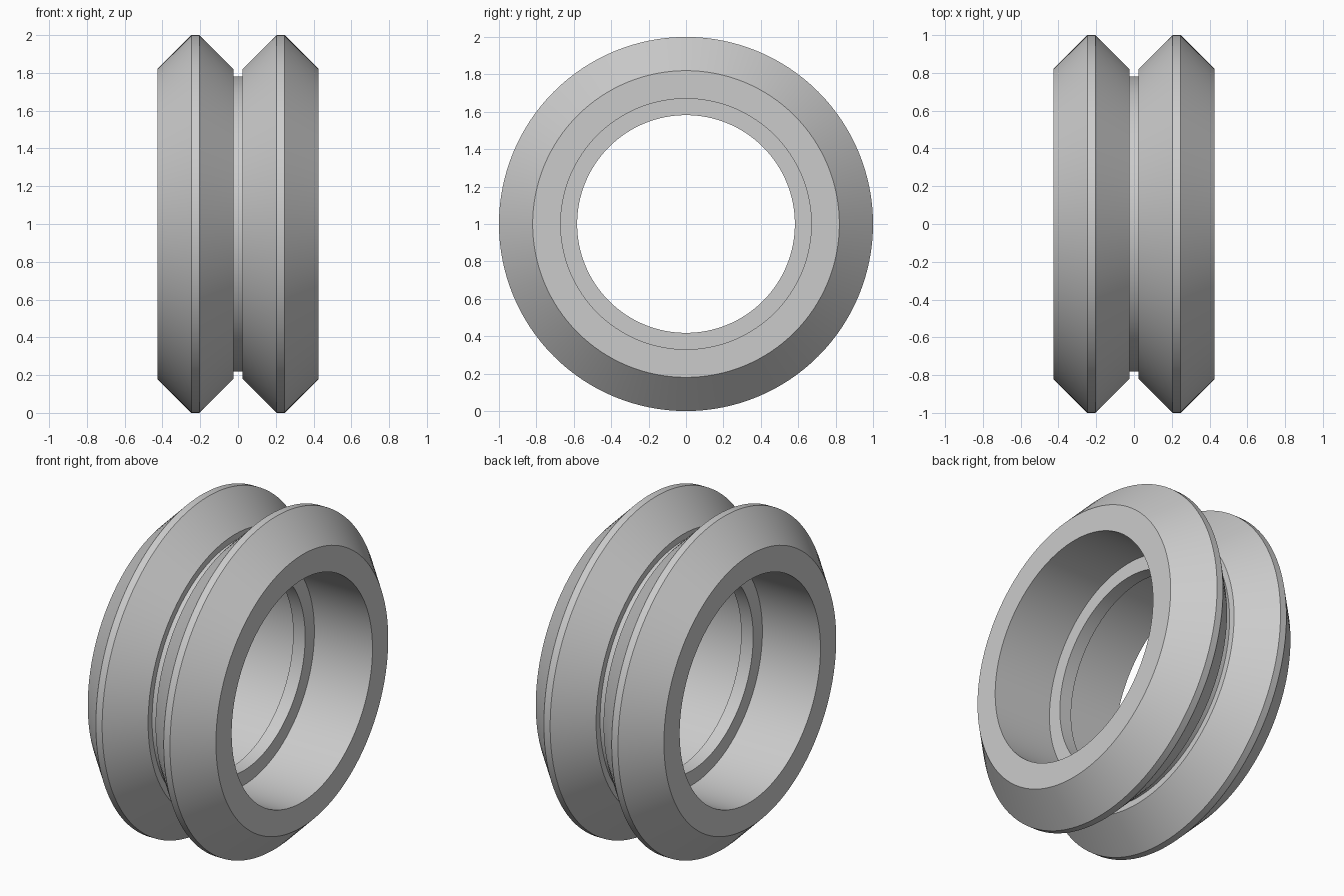
import bpy, bmesh, math

if "Cube" in bpy.data.objects:
    bpy.data.objects.remove(bpy.data.objects["Cube"])

SEGMENTS = 128

# Half cross-section as (x, radius): outer groove, ridge, end face, bore, shoulder
half = [(0.025, 0.782), (0.025, 0.82), (0.205, 1.0), (0.247, 1.0),
        (0.427, 0.82), (0.427, 0.67), (0.04, 0.67), (0.04, 0.582)]
profile = half + [(-x, r) for x, r in reversed(half)]

# Revolve the closed profile about the x axis
bm = bmesh.new()
rings = []
for i in range(SEGMENTS):
    a = 2 * math.pi * i / SEGMENTS
    rings.append([bm.verts.new((x, r * math.cos(a), 1 + r * math.sin(a))) for x, r in profile])
n = len(profile)
for i in range(SEGMENTS):
    p, q = rings[i], rings[(i + 1) % SEGMENTS]
    for j in range(n):
        k = (j + 1) % n
        bm.faces.new((p[j], p[k], q[k], q[j]))
bmesh.ops.recalc_face_normals(bm, faces=bm.faces)

mesh = bpy.data.meshes.new("double_v_wheel")
bm.to_mesh(mesh)
bm.free()

# Plain grey
grey = bpy.data.materials.new("grey")
grey.diffuse_color = (0.6, 0.6, 0.6, 1)
grey.use_nodes = True
grey.node_tree.nodes["Principled BSDF"].inputs["Base Color"].default_value = grey.diffuse_color
mesh.materials.append(grey)

wheel = bpy.data.objects.new("double_v_wheel", mesh)
bpy.context.collection.objects.link(wheel)
bpy.context.view_layer.objects.active = wheel
wheel.select_set(True)
bpy.ops.object.shade_smooth_by_angle(angle=math.radians(30))
